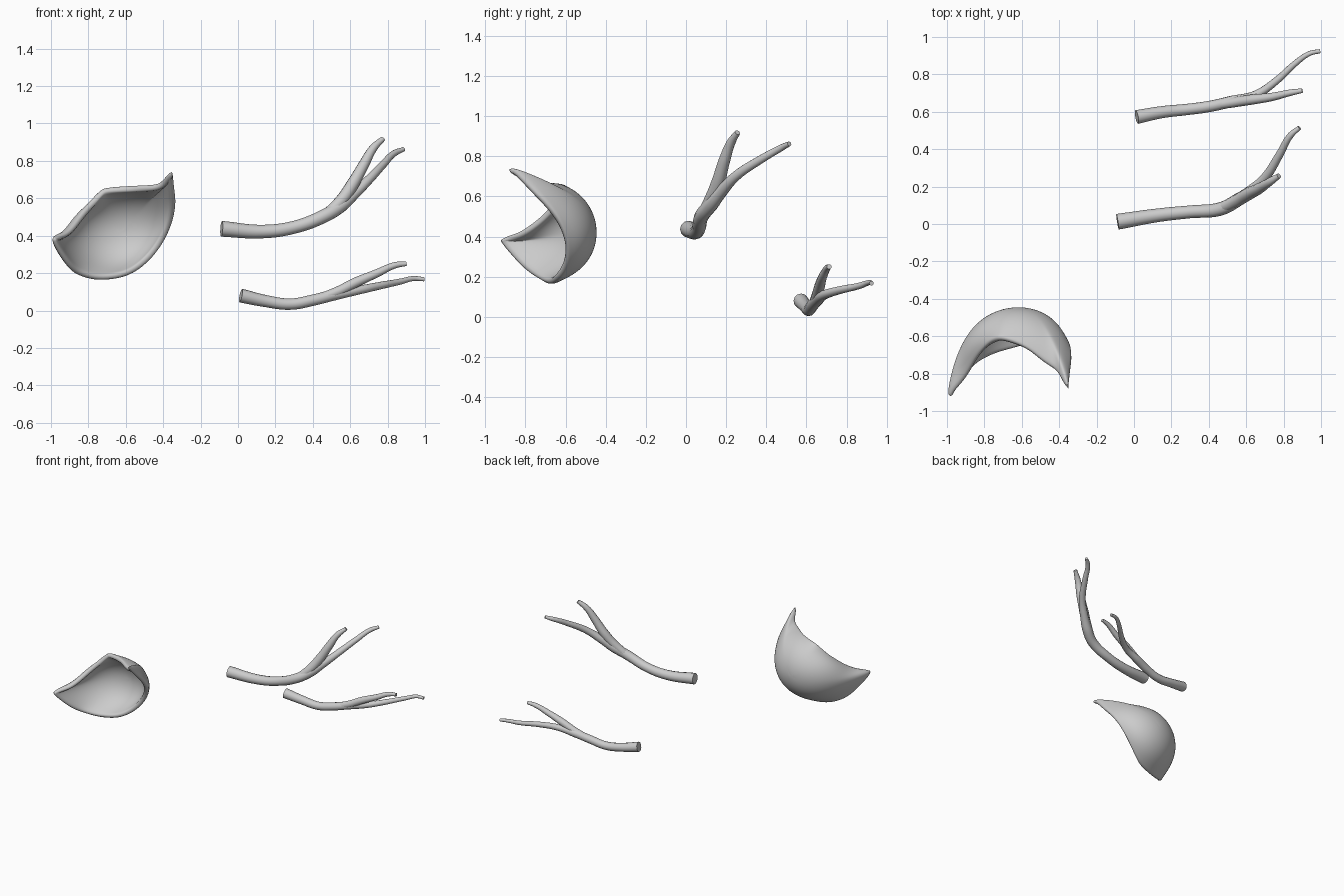
import bpy, math
from mathutils import Vector

if "Cube" in bpy.data.objects:
    bpy.data.objects.remove(bpy.data.objects["Cube"])


def activate(ob):
    bpy.ops.object.select_all(action='DESELECT')
    ob.select_set(True)
    bpy.context.view_layer.objects.active = ob


def twig(name, stems):
    """Forked tube: each stem is a list of (x, y, z, radius)."""
    cu = bpy.data.curves.new(name, 'CURVE')
    cu.dimensions = '3D'
    cu.bevel_depth = 1.0
    cu.bevel_resolution = 4
    cu.use_fill_caps = True
    for pts in stems:
        sp = cu.splines.new('BEZIER')
        sp.resolution_u = 6
        sp.bezier_points.add(len(pts) - 1)
        for bp, (x, y, z, r) in zip(sp.bezier_points, pts):
            bp.co = (x, y, z)
            bp.radius = r
            bp.handle_left_type = bp.handle_right_type = 'AUTO'
    ob = bpy.data.objects.new(name, cu)
    bpy.context.collection.objects.link(ob)
    activate(ob)
    bpy.ops.object.convert(target='MESH')
    bpy.ops.object.shade_smooth_by_angle(angle=math.radians(50))


# Upper forked branch
twig("upper_branch", [
    [(-.088, .012, .437, .042), (.13, .047, .422, .036), (.30, .065, .445, .034),
     (.46, .08, .505, .036), (.55, .125, .56, .036), (.62, .175, .622, .030),
     (.70, .247, .70, .025), (.78, .374, .785, .021), (.838, .475, .842, .017),
     (.885, .515, .862, .012)],
    [(.47, .085, .51, .030), (.55, .125, .585, .034), (.61, .16, .67, .034),
     (.67, .19, .775, .029), (.725, .225, .87, .022), (.775, .257, .918, .014)]])

# Lower forked branch
twig("lower_branch", [
    [(.015, .572, .08, .037), (.15, .598, .05, .032), (.28, .612, .034, .030),
     (.40, .628, .055, .030), (.52, .655, .085, .030), (.65, .69, .11, .023),
     (.76, .765, .133, .020), (.87, .865, .155, .016), (.94, .912, .171, .013),
     (.995, .924, .167, .011)],
    [(.42, .632, .06, .024), (.53, .65, .10, .027), (.63, .665, .15, .027),
     (.74, .68, .198, .022), (.84, .703, .242, .017), (.90, .713, .25, .012)]])

# Broken shell: rim loop, swept back to the pole of an ellipsoid
rim = [(-.346, -.872, .748), (-.372, -.87, .732), (-.415, -.79, .683), (-.49, -.73, .672),
       (-.58, -.66, .668), (-.70, -.61, .662), (-.745, -.615, .64), (-.79, -.65, .585),
       (-.85, -.73, .50), (-.91, -.83, .43), (-.975, -.90, .405), (-1.0, -.92, .37),
       (-.935, -.825, .255), (-.87, -.74, .19), (-.75, -.68, .157), (-.60, -.645, .178),
       (-.49, -.605, .25), (-.40, -.595, .36), (-.345, -.635, .48), (-.328, -.71, .58),
       (-.335, -.79, .66)]
rim = [Vector(p) for p in rim]
loop = []
for i in range(len(rim)):
    a, b, c, d = (rim[(i + k) % len(rim)] for k in (-1, 0, 1, 2))
    for t in (0, 1/3, 2/3):
        loop.append(b + .5*t*((c - a) + t*(2*a - 5*b + 4*c - d + t*(3*(b - c) + d - a))))

center, radii = Vector((-.62, -.70, .42)), Vector((.288, .255, .255))
pole = Vector((0, 1, 0))
RINGS, n = 14, len(loop)


def place(q):
    return center + Vector(q[k]*radii[k] for k in range(3))


# Rim detail is blurred away ring by ring toward the pole
rings, cur = [], [Vector((p[k] - center[k])/radii[k] for k in range(3)) for p in loop]
for j in range(RINGS, 0, -1):
    s, ring = j/RINGS, []
    for q in cur:
        d = pole.slerp(q.normalized(), s)
        ring.append(place(d*(1 + (q.length - 1)*s**4)))
    rings.insert(0, ring)
    for _ in range(3):
        cur = [(cur[i - 1] + 2*cur[i] + cur[(i + 1) % n])/4 for i in range(n)]

verts, faces = [place(pole)] + sum(rings, []), []
for i in range(n):
    k = (i + 1) % n
    faces.append((0, 1 + i, 1 + k))
    for j in range(RINGS - 1):
        a = 1 + j*n
        faces.append((a + i, a + n + i, a + n + k, a + k))
me = bpy.data.meshes.new("shell")
me.from_pydata(verts, [], faces)
shell = bpy.data.objects.new("shell_fragment", me)
bpy.context.collection.objects.link(shell)
activate(shell)
# Outward is +y at the pole
if me.polygons[0].normal.y < 0:
    me.flip_normals()

# Wall thickness grows inward, rim rounded
sol = shell.modifiers.new("wall", 'SOLIDIFY')
sol.thickness = .034
sol.offset = -1
sub = shell.modifiers.new("round", 'SUBSURF')
sub.levels = sub.render_levels = 1
bpy.ops.object.shade_smooth()
